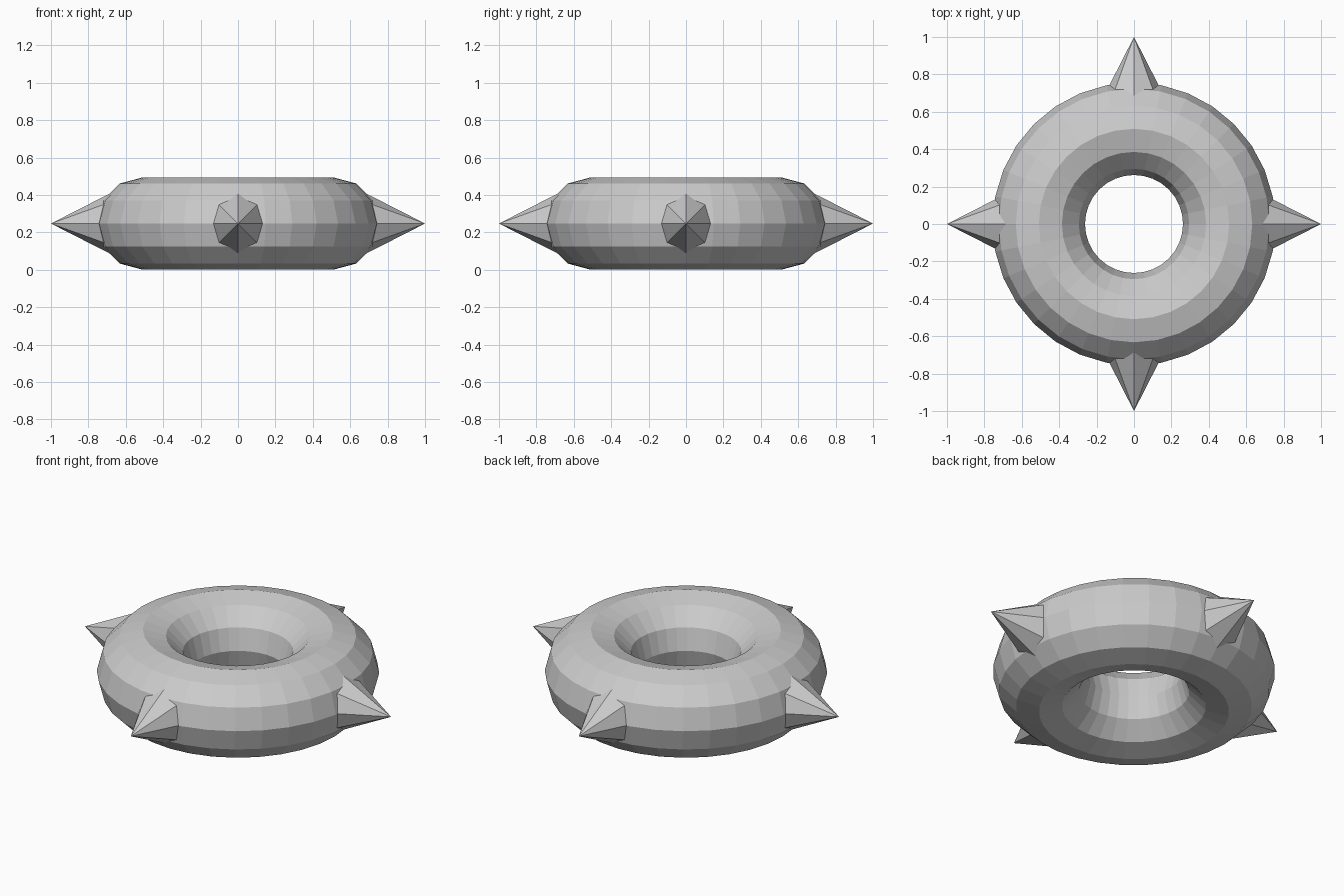
import bpy
from math import pi, cos, sin

if "Cube" in bpy.data.objects:
    bpy.data.objects.remove(bpy.data.objects["Cube"])

MAJOR, MINOR = 0.509, 0.247
TIP, BASE, SLOPE = 1.0, 0.62, 0.51

# Ring body
bpy.ops.mesh.primitive_torus_add(
    major_segments=32, minor_segments=12,
    major_radius=MAJOR, minor_radius=MINOR, location=(0, 0, MINOR))
bpy.context.object.name = "ring"

# Four eight-sided spikes pointing outwards
length = TIP - BASE
mid = (TIP + BASE) / 2
for i, side in enumerate(("right", "back", "left", "front")):
    a = i * pi / 2
    bpy.ops.mesh.primitive_cone_add(
        vertices=8, radius1=length * SLOPE, radius2=0, depth=length,
        location=(mid * cos(a), mid * sin(a), MINOR), rotation=(0, pi / 2, a))
    bpy.context.object.name = side + "_spike"
